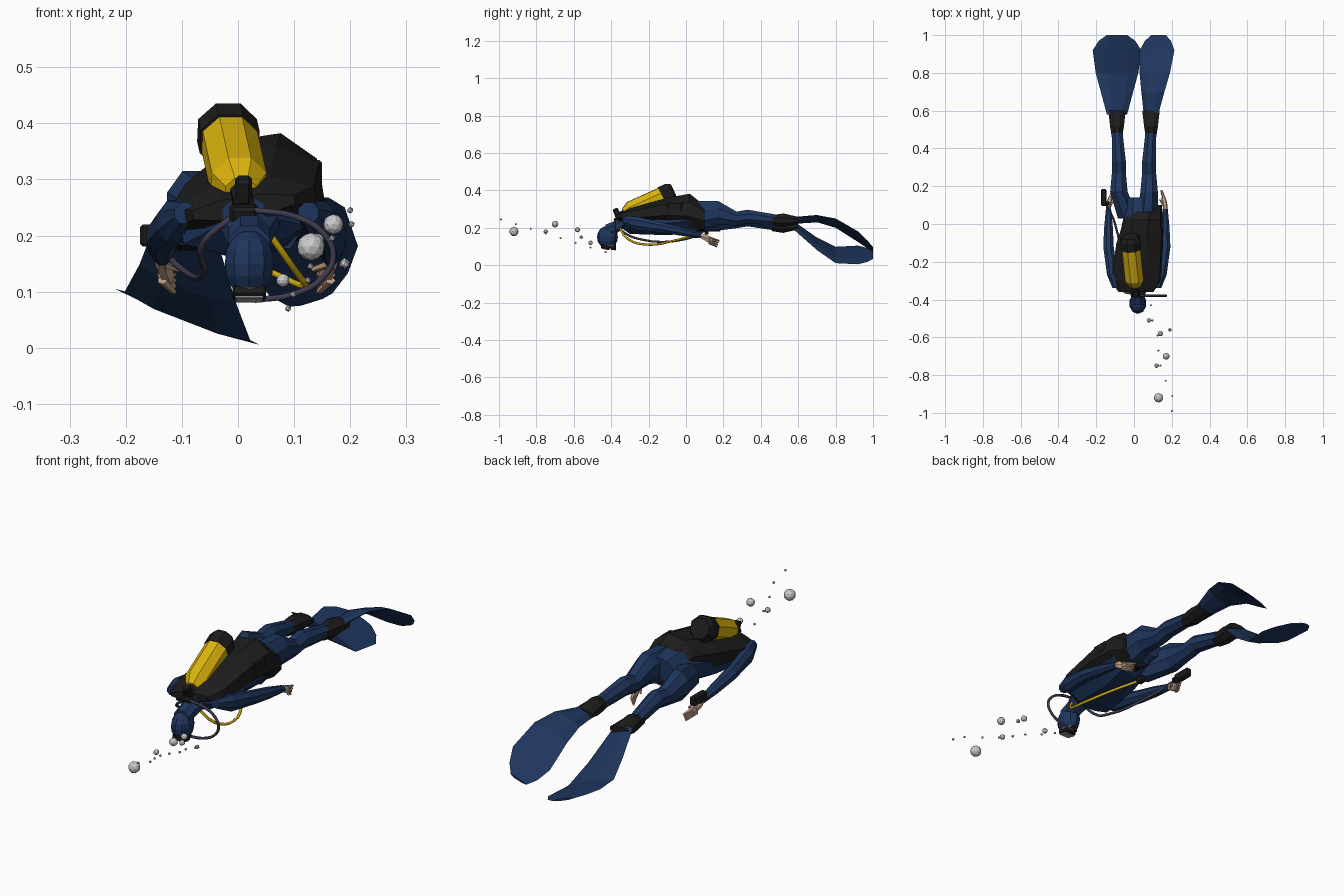
import bpy
import bmesh
import math
import random
from mathutils import Vector, Matrix

random.seed(4)
default_cube = bpy.data.objects.get("Cube")
if default_cube:
    bpy.data.objects.remove(default_cube, do_unlink=True)


def material(name, red, green, blue):
    mat = bpy.data.materials.new(name)
    mat.use_nodes = True
    colour = (red, green, blue, 1)
    mat.diffuse_color = colour
    mat.node_tree.nodes["Principled BSDF"].inputs["Base Color"].default_value = colour
    return mat


NAVY = material("navy neoprene", .013, .036, .11)
BLACK = material("black rubber", .012, .012, .012)
YELLOW = material("tank yellow", .72, .46, .004)
SKIN = material("skin", .58, .38, .27)
GREY_HOSE = material("grey hose", .05, .045, .08)
BUBBLE = material("bubble grey", .6, .6, .6)
GLASS = material("mask glass", .4, .4, .42)


def add_object(name, data, *materials):
    for mat in materials:
        data.materials.append(mat)
    ob = bpy.data.objects.new(name, data)
    bpy.context.collection.objects.link(ob)
    return ob


def finish(name, bm, *materials):
    bmesh.ops.recalc_face_normals(bm, faces=bm.faces)
    mesh = bpy.data.meshes.new(name)
    bm.to_mesh(mesh)
    bm.free()
    return add_object(name, mesh, *materials)


def loft(name, mat, rings, sides=8, tilt=0):
    """Skin ellipses along y, each given as (y, x, z, half width, half height)."""
    bm = bmesh.new()
    turn = Matrix.Rotation(-tilt, 3, 'Y')
    loops = []
    for y, x, z, width, height in rings:
        loop = []
        for i in range(sides):
            angle = math.tau * i / sides + (math.pi / sides if sides == 8 else 0)
            offset = Vector((width * math.cos(angle), 0, height * math.sin(angle)))
            loop.append(bm.verts.new(Vector((x, y, z)) + turn @ offset))
        loops.append(loop)
    for near, far in zip(loops, loops[1:]):
        for i in range(sides):
            bm.faces.new((near[i - 1], near[i], far[i], far[i - 1]))
    bm.faces.new(loops[0])
    bm.faces.new(loops[-1])
    return finish(name, bm, mat)


def turned(name, mat, profile):
    """Round part along y from (y, radius) pairs."""
    return loft(name, mat, [(y, 0, 0, radius, radius) for y, radius in profile])


def box(name, mat, centre, size, pitch=0):
    bm = bmesh.new()
    bmesh.ops.create_cube(bm, size=1)
    bmesh.ops.scale(bm, vec=size, verts=bm.verts)
    bmesh.ops.bevel(bm, geom=bm.edges[:], offset=min(size) / 5, segments=1, affect='EDGES')
    ob = finish(name, bm, mat)
    ob.location = centre
    ob.rotation_euler.x = pitch


def hose(name, mat, points):
    curve = bpy.data.curves.new(name, 'CURVE')
    curve.dimensions = '3D'
    curve.bevel_depth = .006
    curve.bevel_resolution = 1
    curve.resolution_u = 4
    spline = curve.splines.new('BEZIER')
    spline.bezier_points.add(len(points) - 1)
    for bezier_point, point in zip(spline.bezier_points, points):
        bezier_point.co = point
        bezier_point.handle_left_type = bezier_point.handle_right_type = 'AUTO'
    add_object(name, curve, mat)


# Torso and buoyancy vest, both rolled a little to the right
loft("torso", NAVY, [(-.36, .01, .24, .04, .03), (-.3, .01, .22, .12, .05),
                     (-.1, .02, .24, .11, .08), (.03, .04, .26, .1, .09),
                     (.14, .03, .28, .07, .05)], tilt=.15)
loft("vest", BLACK, [(-.36, .01, .25, .1, .02), (-.3, .01, .25, .14, .05),
                     (-.1, .03, .28, .13, .08), (.02, .05, .285, .105, .1),
                     (.1, .07, .25, .08, .07)], tilt=.15)
box("vest_pocket", BLACK, (.135, -.06, .31), (.03, .08, .05))


def lower_limb(side, s, drop, rate, bend, hump, spread, tilt):
    """Leg, boot and fin; the fin falls along a curve set by rate, bend and hump."""
    z = .24 - drop
    loft(side + "_leg", NAVY, [(.03, .02 + s * .05, .26 - drop, .06, .09 - drop),
                               (.17, s * .08, .28 - drop, .05, .07),
                               (.27, s * .08, .25 - drop / 2, .04, .04),
                               (.33, s * .08, .26 - drop / 2, .04, .04),
                               (.5, s * .09, z, .03, .03)])
    loft(side + "_boot", BLACK, [(.46, s * .09, z, .03, .03), (.52, s * .09, z, .04, .04),
                                 (.6, s * .09, z, .05, .02)])
    blade = []
    for y, width in ((.58, .05), (.7, .08), (.8, .105), (.92, .12), (.97, .09), (1, .05)):
        t = max(0, (y - .6) / .4)
        fall = .155 * min(1, rate * t) ** bend - hump * math.sin(math.pi * t)
        blade.append((y, s * .09 + hump * t, z - fall, width * spread, .015 - t / 100))
    loft(side + "_fin", NAVY, blade, sides=6, tilt=s * tilt)


lower_limb("left", 1, 0, 1, 1.5, .04, .8, .3)
lower_limb("right", -1, .03, 2, .7, 0, 1.15, .37)


def upper_limb(side, s):
    """Arm and trailing hand with fingers and thumb."""
    def x(reach):
        return .015 + s * reach

    loft(side + "_arm", NAVY, [(-.34, x(.11), .24, .02, .02), (-.27, x(.13), .225, .03, .04),
                               (-.12, x(.15), .2, .03, .03), (-.02, x(.15), .18, .025, .025),
                               (.08, x(.15), .16, .015, .015)])
    loft(side + "_palm", SKIN, [(.07, x(.15), .16, .012, .012), (.1, x(.15), .15, .013, .02),
                                (.14, x(.14), .13, .012, .022)], sides=6)
    for finger in range(4):
        top = .15 - finger / 100
        loft(side + "_finger", SKIN, [(.12, x(.15), top, .009, .007),
                                      (.18 - finger / 200, x(.13), top - .02, .006, .005)], sides=5)
    loft(side + "_thumb", SKIN, [(.08, x(.15), .15, .007, .008),
                                 (.13, x(.12), .14, .005, .006)], sides=5)


upper_limb("left", 1)
upper_limb("right", -1)

# Wrist gauge
box("wrist_gauge", BLACK, (-.16, .14, .2), (.03, .09, .04))
box("gauge_strap", BLACK, (-.145, .11, .18), (.03, .02, .03))

# Neck and hooded head, with the face on the underside
loft("neck", NAVY, [(-.43, .02, .18, .04, .04), (-.38, .02, .2, .04, .04),
                    (-.33, .02, .23, .06, .03)])
bm = bmesh.new()
bmesh.ops.create_uvsphere(bm, u_segments=10, v_segments=8, radius=1)
for face in bm.faces:
    face.material_index = int(face.calc_center_median().z < -.6)
bmesh.ops.scale(bm, vec=(.046, .056, .06), verts=bm.verts)
head = finish("hooded_head", bm, NAVY, SKIN)
head.location = (.02, -.42, .15)
box("mask_frame", BLACK, (.02, -.43, .098), (.06, .05, .02), -.2)
box("mask_window", GLASS, (.02, -.432, .088), (.05, .04, .008), -.2)
box("mouthpiece", BLACK, (.02, -.39, .095), (.03, .03, .025))

# Tank with a rubber boot and a valve, leaning along the back
tank_parts = [
    turned("tank", YELLOW, [(0, .03), (.04, .053), (.23, .053)]),
    turned("tank_boot", BLACK, [(.22, .057), (.27, .057), (.29, .045)]),
    turned("valve_stem", BLACK, [(-.05, .02), (.01, .02)]),
]
for part in tank_parts:
    part.rotation_mode = 'QUATERNION'
    part.rotation_quaternion = Vector((-.1, 1, .45)).to_track_quat('Y', 'Z')
    part.location = (.005, -.33, .277)
box("valve_knob", BLACK, (.01, -.37, .28), (.03, .03, .05), .4)
box("first_stage", BLACK, (.01, -.37, .24), (.05, .03, .03), .4)

# Hoses: a half loop to the mouth, a gauge line and a spare line under the body
half_loop = [math.pi * (.5 - i / 6) for i in range(7)]
hose("breathing_hose", GREY_HOSE,
     [(.03 + .14 * math.cos(a), -.38, .165 + .08 * math.sin(a)) for a in half_loop])
hose("gauge_hose", GREY_HOSE, [(0, -.37, .24), (-.06, -.35, .19), (-.06, -.25, .14),
                               (-.1, 0, .14), (-.15, .11, .19)])
hose("spare_hose", YELLOW, [(.03, -.37, .24), (.1, -.31, .14), (.12, -.2, .11),
                            (.07, -.07, .13), (0, .04, .16)])
box("spare_mouthpiece", BLACK, (0, .05, .16), (.03, .04, .03))


def bubble(x, y, z, radius):
    bm = bmesh.new()
    bmesh.ops.create_icosphere(bm, subdivisions=2 if radius > .01 else 1, radius=radius)
    finish("bubble", bm, BUBBLE).location = (x, y, z)


# Exhaled bubbles: the large ones placed, the small ones trailing
for spot in ((.13, -.92, .18, .025), (.17, -.7, .22, .018), (.14, -.58, .19, .014),
             (.19, -.56, .15, .01), (.08, -.51, .12, .012), (.12, -.75, .18, .012)):
    bubble(*spot)
for i in range(8):
    bubble(.1 + i / 70 + random.uniform(-.02, .02) * (i < 7), -.43 - .08 * i, .07 + i / 40, .006)
